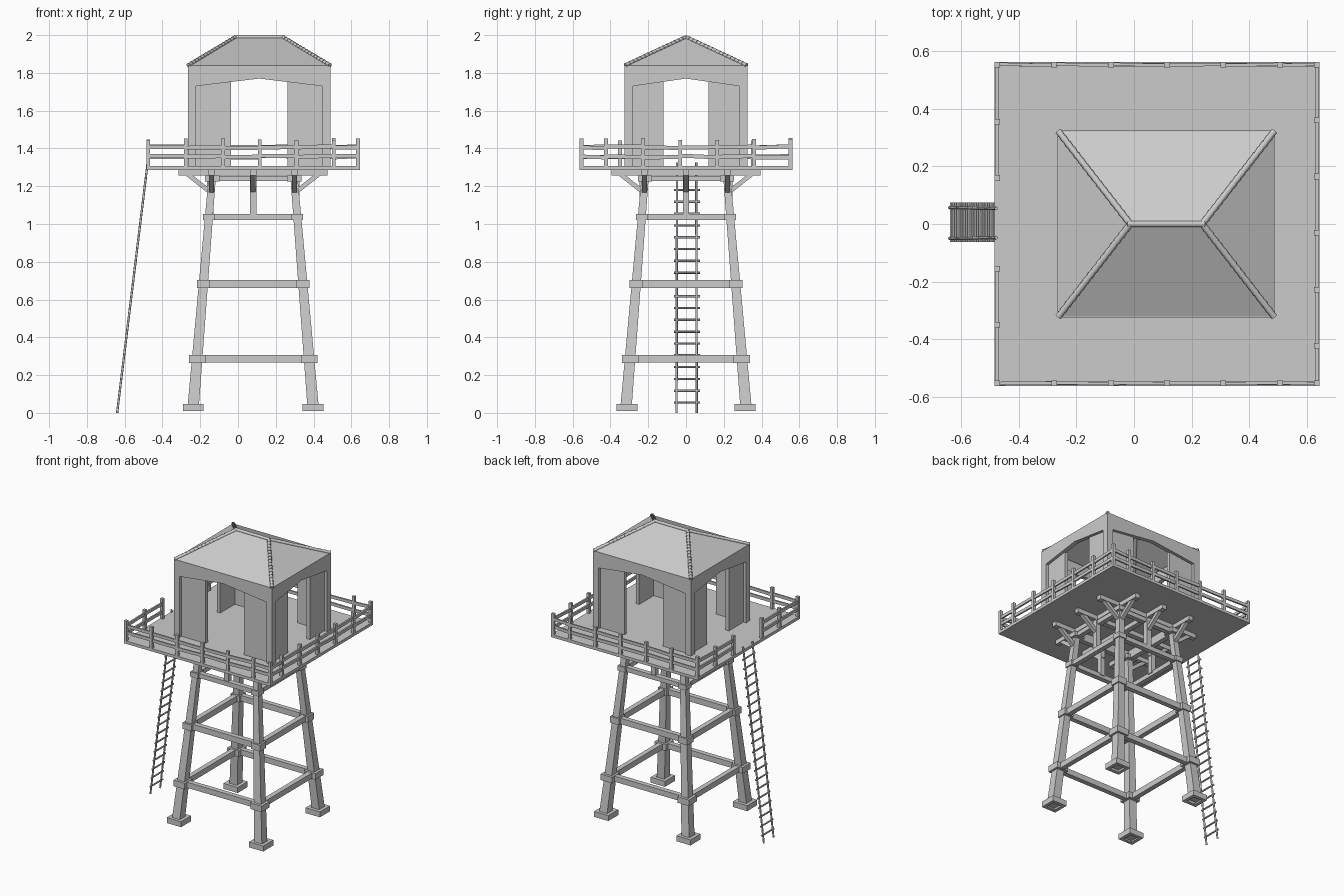
import bpy, bmesh, math, random
from mathutils import Vector, Matrix

if "Cube" in bpy.data.objects:
    bpy.data.objects.remove(bpy.data.objects["Cube"])

random.seed(4)
CX = 0.08            # tower axis
HX = 0.112           # cabin axis


def finish(bm, name, smooth=False):
    bmesh.ops.recalc_face_normals(bm, faces=bm.faces)
    me = bpy.data.meshes.new(name)
    bm.to_mesh(me)
    bm.free()
    ob = bpy.data.objects.new(name, me)
    bpy.context.collection.objects.link(ob)
    if smooth:
        bpy.ops.object.select_all(action='DESELECT')
        ob.select_set(True)
        bpy.context.view_layer.objects.active = ob
        bpy.ops.object.shade_smooth_by_angle(angle=math.radians(50))
    return ob


def loft(bm, a, b):
    """Solid between two matching point loops."""
    va, vb = [bm.verts.new(p) for p in a], [bm.verts.new(p) for p in b]
    n = len(a)
    bm.faces.new(va[::-1])
    bm.faces.new(vb)
    for i in range(n):
        bm.faces.new((va[i], va[(i + 1) % n], vb[(i + 1) % n], vb[i]))


def square(x, y, z, hx, hy):
    return [(x - hx, y - hy, z), (x + hx, y - hy, z), (x + hx, y + hy, z), (x - hx, y + hy, z)]


def box(bm, x0, x1, y0, y1, z0, z1):
    cx, cy, hx, hy = (x0 + x1) / 2, (y0 + y1) / 2, (x1 - x0) / 2, (y1 - y0) / 2
    loft(bm, square(cx, cy, z0, hx, hy), square(cx, cy, z1, hx, hy))


def beam(bm, p, q, w, h):
    """Square timber from p to q, w wide sideways, h deep."""
    p, q = Vector(p), Vector(q)
    d = (q - p).normalized()
    s = d.cross(Vector((0, 0, 1))).normalized() * w / 2
    u = s.cross(d).normalized() * h / 2
    ring = [-s - u, s - u, s + u, -s + u]
    loft(bm, [p + r for r in ring], [q + r for r in ring])


def tube(bm, p, q, r1, r2, n=8):
    p, q = Vector(p), Vector(q)
    rot = Vector((0, 0, 1)).rotation_difference(q - p).to_matrix().to_4x4()
    bmesh.ops.create_cone(bm, cap_ends=True, segments=n, radius1=r1, radius2=r2,
                          depth=(q - p).length, matrix=Matrix.Translation((p + q) / 2) @ rot)


def off(z):
    """Leg distance from the axis at height z."""
    return 0.32 - 0.083 * z


corners = [(-1, -1), (1, -1), (1, 1), (-1, 1)]

# Tapered legs
bm = bmesh.new()
for sx, sy in corners:
    a, b = off(0.02), off(1.26)
    loft(bm, square(CX + sx * a, sy * a, 0.02, .03, .03), square(CX + sx * b, sy * b, 1.26, .019, .019))
finish(bm, "legs")

# Hollow footings
bm = bmesh.new()
for sx, sy in corners:
    x, y, o, i = CX + sx * .317, sy * .312, .055, .032
    box(bm, x - o, x + o, y - o, y - i, .01, .048)
    box(bm, x - o, x + o, y + i, y + o, .01, .048)
    box(bm, x - o, x - i, y - i, y + i, .01, .048)
    box(bm, x + i, x + o, y - i, y + i, .01, .048)
finish(bm, "footings")

# Horizontal rings of beams, with a collar on each leg
beams, collars = bmesh.new(), bmesh.new()
for z, half, hc in ((.286, .34, .021), (.682, .298, .022), (1.037, .264, .017), (1.241, .255, .015)):
    o = off(z)
    c = half - o
    for k, (sx, sy) in enumerate(corners):
        x, y = CX + sx * o, sy * o
        box(collars, x - c, x + c, y - c, y + c, z - hc, z + hc)
        tx, ty = corners[(k + 1) % 4]
        beam(beams, (x, y, z), (CX + tx * o, ty * o, z), .034, hc * 1.85)
finish(beams, "ring_beams")
finish(collars, "leg_collars")

# Deck bearers in both directions, outward braces and middle posts
bear, brace, posts = bmesh.new(), bmesh.new(), bmesh.new()
for t in (-.22, 0, .22):
    beam(bear, (CX - .394, t, 1.271), (CX + .394, t, 1.271), .034, .03)
    beam(bear, (CX + t, -.394, 1.271), (CX + t, .394, 1.271), .034, .03)
    for s in (-1, 1):
        beam(brace, (CX + s * .215, t, 1.16), (CX + s * .355, t, 1.27), .026, .024)
        beam(brace, (CX + t, s * .215, 1.16), (CX + t, s * .355, 1.27), .026, .024)
for dx, dy in ((1, 0), (-1, 0), (0, 1), (0, -1)):
    x, y = CX + dx * .228, dy * .228
    box(posts, x - .017, x + .017, y - .017, y + .017, 1.04, 1.258)
finish(bear, "deck_bearers")
finish(brace, "deck_braces")
finish(posts, "middle_posts")

# Deck
bm = bmesh.new()
box(bm, -.485, .645, -.563, .563, 1.286, 1.306)
finish(bm, "deck")

# Railing: posts along each side with slightly uneven rails between them
L, R, Y = -.475, .635, .553
xs = [L, -.277, -.08, .115, .31, .507, R]
ys = [Y, .36, .165, -.03, -.228, -.423, -Y]
runs = [[(x, -Y) for x in xs], [(x, Y) for x in xs], [(R, y) for y in ys],
        [(L, -Y), (L, -.35), (L, -.155)], [(L, Y), (L, .355), (L, .16)]]
posts, rails = bmesh.new(), bmesh.new()
for x, y in sorted({p for run in runs for p in run}):
    top = 1.445 + random.uniform(-.004, .01)
    box(posts, x - .01, x + .01, y - .01, y + .01, 1.3, top)
for run in runs:
    for z in (1.357, 1.407):
        for (x0, y0), (x1, y1) in zip(run, run[1:]):
            j = [random.uniform(-.005, .005) for _ in range(3)]
            beam(rails, (x0, y0 + j[2] * .5, z + j[0]), (x1, y1 - j[2] * .5, z + j[1]), .011, .021)
finish(posts, "railing_posts")
finish(rails, "railing_rails")

# Ladder
bm = bmesh.new()


def lx(z):
    return -.64 + .122 * z


for y in (-.05, .057):
    tube(bm, (lx(0), y, 0), (lx(1.325), y * .95, 1.325), .006, .006)
for i in range(20):
    z = .055 + i * .0625
    tube(bm, (lx(z), -.063, z), (lx(z), .074, z), .006, .006, 6)
finish(bm, "ladder", True)

# Cabin walls: peaked opening in each, with recessed panels at both sides
walls, panels = bmesh.new(), bmesh.new()
HW, HD, Z0, ZT = .378, .325, 1.305, 1.84


def extrude_wall(bm, prof, axis, s, d0, d1):
    """Profile in (along, z), set between depths d0 and d1 from the cabin axis."""
    if axis == 'x':
        loft(bm, [(HX + a, s * d0, z) for a, z in prof], [(HX + a, s * d1, z) for a, z in prof])
    else:
        loft(bm, [(HX + s * d0, a, z) for a, z in prof], [(HX + s * d1, a, z) for a, z in prof])


for axis, w, d, gap in (('x', HW, HD, .149), ('y', HD, HW, .12)):
    e = w - .044
    zg = 1.77 - .04 * gap / e
    frame = [(-w, Z0), (-e, Z0), (-e, 1.73), (0, 1.77), (e, 1.73), (e, Z0), (w, Z0), (w, ZT), (-w, ZT)]
    for s in (-1, 1):
        extrude_wall(walls, frame, axis, s, d - .03, d)
        for m in (-1, 1):
            extrude_wall(panels, [(m * gap, Z0), (m * e, Z0), (m * e, 1.735), (m * gap, zg + .005)],
                         axis, s, d - .045, d - .02)
finish(walls, "cabin_walls")
finish(panels, "cabin_side_panels")

# Hipped roof
bm = bmesh.new()
v = [bm.verts.new((HX + sx * HW, sy * HD, 1.838)) for sx, sy in corners]
r0, r1 = bm.verts.new((-.013, 0, 1.99)), bm.verts.new((.237, 0, 1.99))
for f in ((v[0], v[1], r1, r0), (v[1], v[2], r1), (v[2], v[3], r0, r1), (v[3], v[0], r0)):
    bm.faces.new(f)
finish(bm, "roof")

# Overlapping hip tiles and ridge cap
bm = bmesh.new()
N = 16
for sx, sy in corners:
    a = Vector((HX + sx * (HW - .004), sy * (HD - .004), 1.84))
    b = Vector((-.013 if sx < 0 else .237, 0, 1.989))
    for i in range(N):
        tube(bm, a.lerp(b, i / N), a.lerp(b, (i + 1.15) / N), .0125, .0095, 10)
tube(bm, (-.022, 0, 1.989), (.247, 0, 1.989), .011, .011, 10)
finish(bm, "hip_and_ridge_tiles", True)
